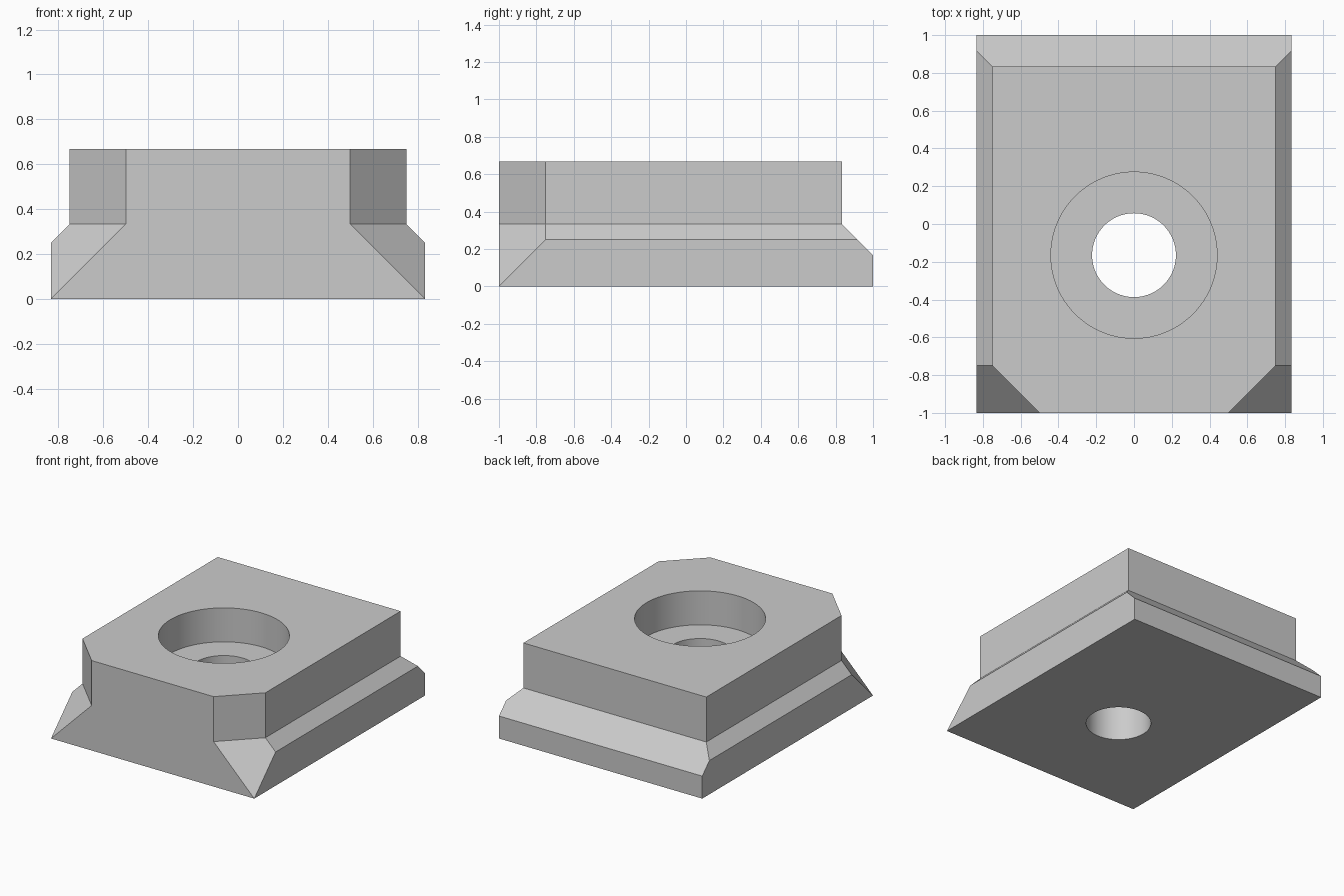
import bpy
import bmesh
from math import pi, radians
from mathutils import Matrix, Vector

cube = bpy.data.objects.get("Cube")
if cube:
    bpy.data.objects.remove(cube, do_unlink=True)

# Main dimensions
HALF_W, TOP_W = 5 / 6, 0.75
BACK_TOP = 5 / 6
STEP_Z, TOP_Z = 1 / 3, 2 / 3
HOLE_Y = -0.165
HOLE_R, BORE_R, BORE_Z = 0.222, 0.44, 0.415

grey = bpy.data.materials.new("light grey")
grey.use_nodes = True
grey.diffuse_color = (0.6, 0.6, 0.6, 1)
grey.node_tree.nodes["Principled BSDF"].inputs["Base Color"].default_value = (0.6, 0.6, 0.6, 1)


def make_object(name, bm):
    bmesh.ops.recalc_face_normals(bm, faces=bm.faces)
    mesh = bpy.data.meshes.new(name)
    bm.to_mesh(mesh)
    bm.free()
    mesh.materials.append(grey)
    obj = bpy.data.objects.new(name, mesh)
    bpy.context.collection.objects.link(obj)
    return obj


def add_box(bm, low, high, cuts):
    """Add a box and slice off everything beyond each (point, normal) plane."""
    low, high = Vector(low), Vector(high)
    part = bmesh.new()
    bmesh.ops.create_cube(part, size=1, matrix=Matrix.Translation((low + high) / 2)
                          @ Matrix.Diagonal((high - low).to_4d()))
    for point, normal in cuts:
        geom = part.verts[:] + part.edges[:] + part.faces[:]
        cut = bmesh.ops.bisect_plane(part, geom=geom, dist=1e-5, plane_co=point,
                                     plane_no=normal, clear_outer=True)
        edges = [e for e in cut["geom_cut"] if isinstance(e, bmesh.types.BMEdge)]
        bmesh.ops.contextual_create(part, geom=edges)
    # Drop the shared face between the two tiers
    shared = [f for f in part.faces if all(abs(v.co.z - STEP_Z) < 1e-4 for v in f.verts)]
    bmesh.ops.delete(part, geom=shared, context='FACES_ONLY')
    mesh = bpy.data.meshes.new("part")
    part.to_mesh(mesh)
    part.free()
    bm.from_mesh(mesh)
    bpy.data.meshes.remove(mesh)


body = bmesh.new()

# Wide foot: sloped sides and back, slanted front corners
foot_cuts = [((0, BACK_TOP, STEP_Z), (0, 1, 1))]
for s in (-1, 1):
    foot_cuts.append(((s * TOP_W, 0, STEP_Z), (s, 0, 1)))
    foot_cuts.append(((s * HALF_W, -1, 0), (s, -1, 1)))
add_box(body, (-HALF_W, -1, 0), (HALF_W, 1, STEP_Z), foot_cuts)

# Narrow upper block with clipped front corners
block_cuts = [((s * 0.5, -1, 0), (s, -1, 0)) for s in (-1, 1)]
add_box(body, (-TOP_W, -1, STEP_Z), (TOP_W, BACK_TOP, TOP_Z), block_cuts)

# Weld the tiers and merge coplanar faces
bmesh.ops.remove_doubles(body, verts=body.verts, dist=1e-4)
bmesh.ops.recalc_face_normals(body, faces=body.faces)
bmesh.ops.dissolve_limit(body, angle_limit=radians(1), verts=body.verts, edges=body.edges)
clamp = make_object("clamp_block", body)

# Stepped cutter for the counterbored bolt hole
cutter_bm = bmesh.new()
profile = [(0, -0.1), (HOLE_R, -0.1), (HOLE_R, BORE_Z), (BORE_R, BORE_Z),
           (BORE_R, TOP_Z + 0.1), (0, TOP_Z + 0.1)]
verts = [cutter_bm.verts.new((r, HOLE_Y, z)) for r, z in profile]
edges = [cutter_bm.edges.new(pair) for pair in zip(verts, verts[1:])]
bmesh.ops.spin(cutter_bm, geom=verts + edges, cent=(0, HOLE_Y, 0), axis=(0, 0, 1),
               angle=2 * pi, steps=96)
bmesh.ops.remove_doubles(cutter_bm, verts=cutter_bm.verts, dist=1e-4)
cutter = make_object("hole_cutter", cutter_bm)
cutter.hide_render = True

# Cut the hole, then discard the cutter
hole = clamp.modifiers.new("bolt_hole", 'BOOLEAN')
hole.operation = 'DIFFERENCE'
hole.solver = 'EXACT'
hole.object = cutter
bpy.ops.object.select_all(action='DESELECT')
clamp.select_set(True)
bpy.context.view_layer.objects.active = clamp
bpy.ops.object.modifier_apply(modifier=hole.name)
bpy.data.objects.remove(cutter, do_unlink=True)

# Smooth hole walls, crisp block edges
bpy.ops.object.shade_smooth_by_angle(angle=radians(20))
